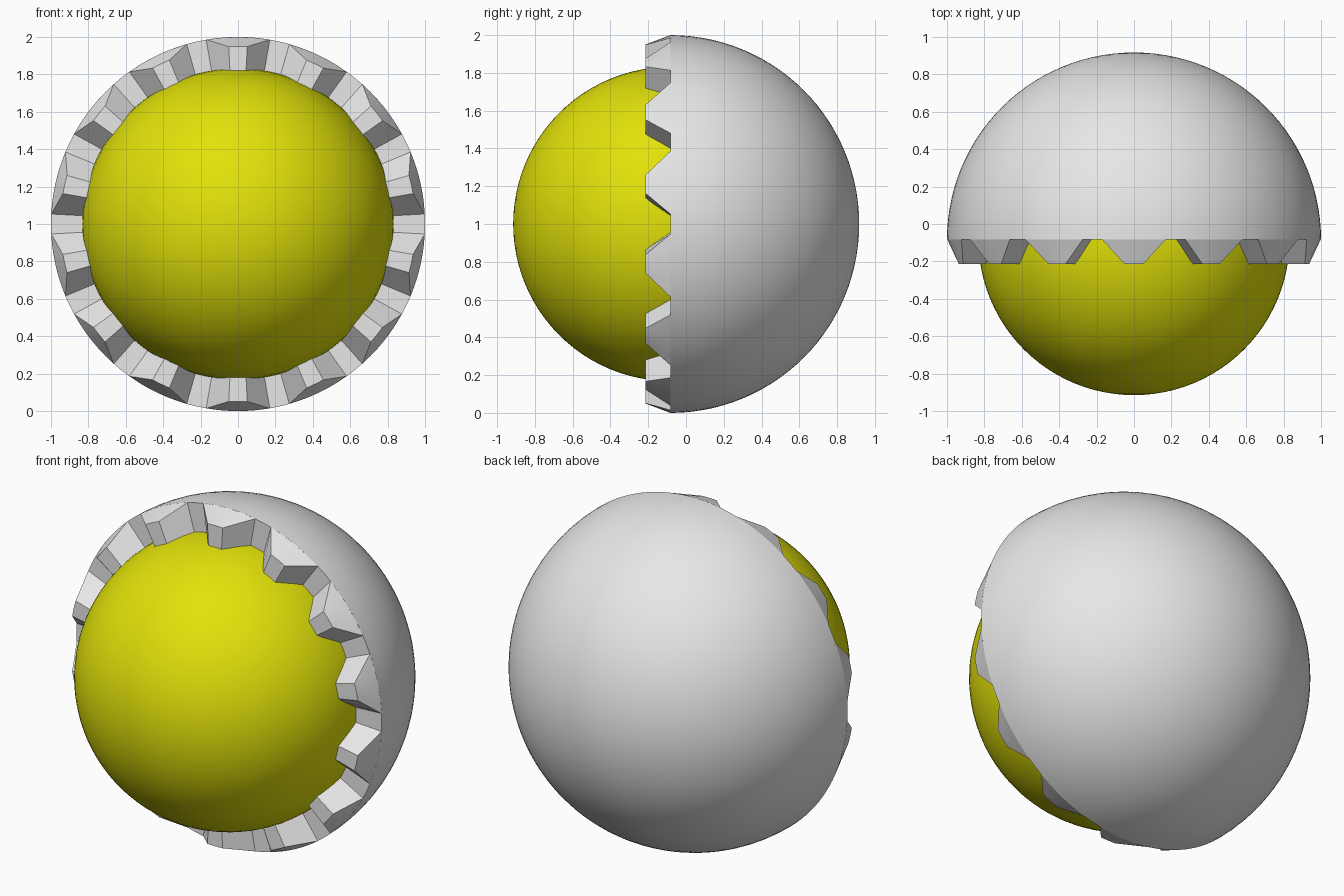
import bpy, bmesh, math
from mathutils import Matrix, Vector

if "Cube" in bpy.data.objects:
    bpy.data.objects.remove(bpy.data.objects["Cube"], do_unlink=True)

CENTRE = Vector((0, -0.083, 1))
SHELL_R, BALL_R, INNER_R = 1.0, 0.832, 0.78
TEETH, DEPTH, TIP_R = 14, 0.132, 0.95
BASE_HALF, TIP_HALF = math.radians(9.8), math.radians(3.0)


def material(name, colour):
    mat = bpy.data.materials.new(name)
    mat.use_nodes = True
    mat.diffuse_color = colour
    mat.node_tree.nodes["Principled BSDF"].inputs["Base Color"].default_value = colour
    return mat


def finish(bm, name, mat):
    bmesh.ops.recalc_face_normals(bm, faces=bm.faces)
    mesh = bpy.data.meshes.new(name)
    bm.to_mesh(mesh)
    bm.free()
    obj = bpy.data.objects.new(name, mesh)
    obj.location = CENTRE
    mesh.materials.append(mat)
    bpy.context.collection.objects.link(obj)
    bpy.ops.object.select_all(action="DESELECT")
    obj.select_set(True)
    bpy.context.view_layer.objects.active = obj
    bpy.ops.object.shade_smooth_by_angle(angle=math.radians(30))
    return obj


grey = material("light grey", (0.8, 0.8, 0.8, 1))
yellow = material("yellow", (0.76, 0.76, 0.003, 1))

# Inner ball, poles facing front and back
bm = bmesh.new()
bmesh.ops.create_uvsphere(bm, u_segments=96, v_segments=48, radius=BALL_R,
                          matrix=Matrix.Rotation(math.pi / 2, 4, "X"))
finish(bm, "inner_ball", yellow)

# Back half shell: a quarter circle with a rim lip, spun about the y axis
bm = bmesh.new()
steps = 28
arc = [i * math.pi / 2 / steps for i in range(steps + 1)]
profile = [(INNER_R, 0)] + [(SHELL_R * math.cos(a), SHELL_R * math.sin(a)) for a in arc]
verts = [bm.verts.new((r, y, 0)) for r, y in profile]
edges = [bm.edges.new(pair) for pair in zip(verts, verts[1:])]
bmesh.ops.spin(bm, geom=verts + edges, axis=(0, 1, 0), cent=(0, 0, 0),
               angle=math.tau, steps=TEETH * 8, use_duplicate=False)
bmesh.ops.remove_doubles(bm, verts=bm.verts, dist=0.0005)
finish(bm, "back_shell", grey)


# Ring of tapered teeth along the shell rim
def tooth(bm, angle, parts=4):
    rings = []
    for i in range(parts + 1):
        t = 2 * i / parts - 1
        ring = []
        for radius, y, half in ((SHELL_R, 0, BASE_HALF), (TIP_R, -DEPTH, TIP_HALF),
                                (INNER_R, -DEPTH, TIP_HALF), (INNER_R, 0, BASE_HALF)):
            a = angle + t * half
            ring.append(bm.verts.new((radius * math.cos(a), y, radius * math.sin(a))))
        rings.append(ring)
    for a, b in zip(rings, rings[1:]):
        for k in range(3):
            bm.faces.new((a[k], a[k + 1], b[k + 1], b[k]))
    bm.faces.new(rings[0])
    bm.faces.new(rings[-1])


bm = bmesh.new()
for n in range(TEETH):
    tooth(bm, math.pi / 2 + n * math.tau / TEETH)
finish(bm, "rim_teeth", grey)
